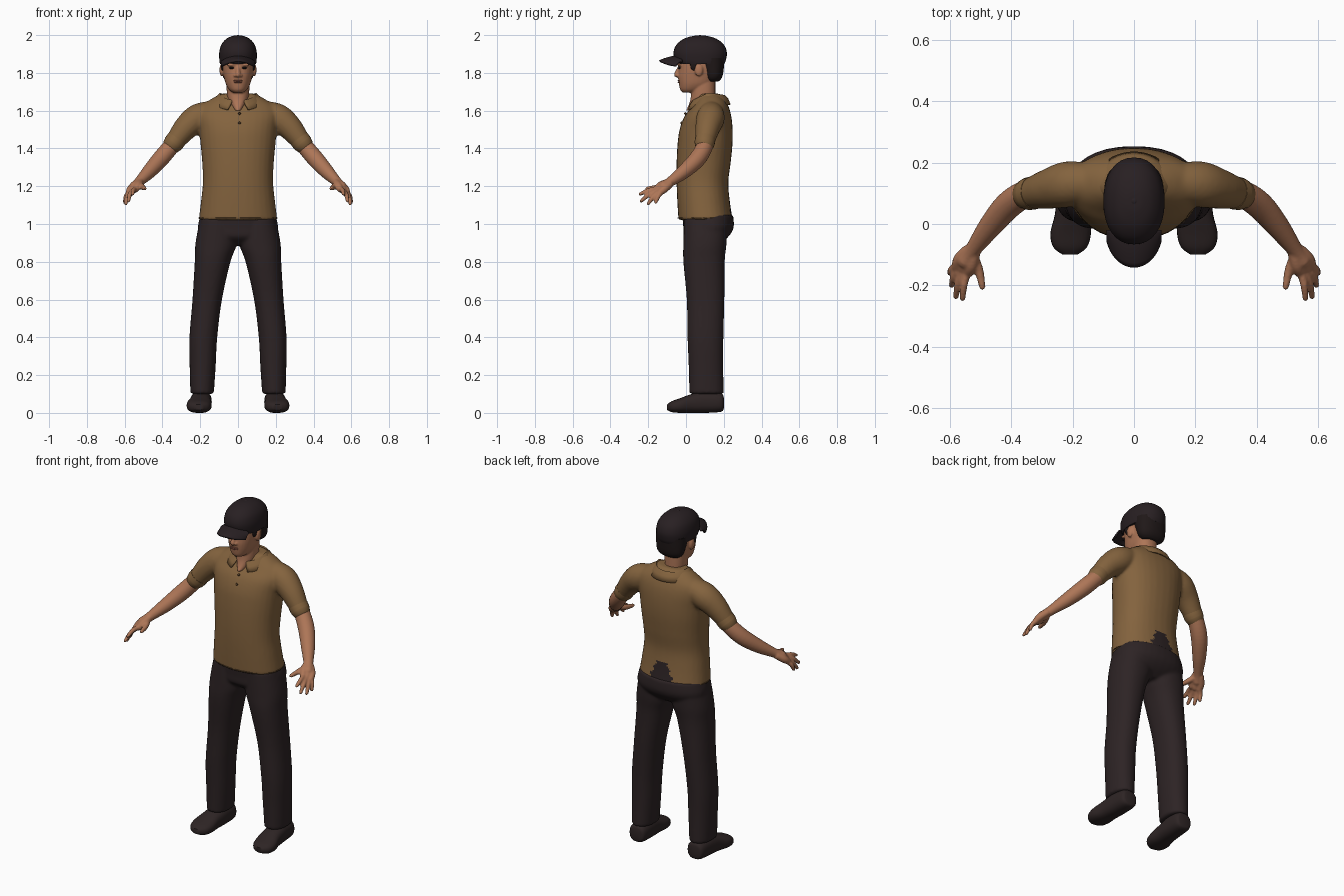
import bpy, bmesh, math
from mathutils import Vector

if "Cube" in bpy.data.objects:
    bpy.data.objects.remove(bpy.data.objects["Cube"])


def material(name, rgb):
    m = bpy.data.materials.new(name)
    m.use_nodes = True
    m.diffuse_color = (*rgb, 1)
    bsdf = m.node_tree.nodes["Principled BSDF"]
    bsdf.inputs["Base Color"].default_value = (*rgb, 1)
    bsdf.inputs["Roughness"].default_value = 0.9
    return m


SHIRT = material("brown shirt", (0.23, 0.125, 0.048))
SEAM = material("dark brown seam", (0.09, 0.048, 0.02))
SKIN = material("skin", (0.42, 0.18, 0.095))
LIPS = material("lips", (0.27, 0.095, 0.06))
DARK = material("trouser black", (0.026, 0.017, 0.018))
CAP = material("cap black", (0.021, 0.014, 0.016))
HAIR = material("hair black", (0.014, 0.009, 0.009))
SHOE = material("shoe black", (0.027, 0.018, 0.018))


def spline(rows, steps=5):
    """Smooth curve through rows of numbers."""
    out = []
    for i in range(len(rows) - 1):
        p = [rows[max(0, min(len(rows) - 1, i + k))] for k in (-1, 0, 1, 2)]
        for s in range(steps):
            t = s / steps
            out.append([b + t * (c - a) / 2 + t * t * (a - 2.5 * b + 2 * c - d / 2)
                        + t ** 3 * (1.5 * (b - c) + (d - a) / 2) for a, b, c, d in zip(*p)])
    return out + [list(rows[-1])]


def oval(center, a, b, n=32, power=0.9):
    ring = []
    for i in range(n):
        c, s = math.cos(math.tau * i / n), math.sin(math.tau * i / n)
        ring.append(center + a * math.copysign(abs(c) ** power, c) + b * math.copysign(abs(s) ** power, s))
    return ring


def skin_rings(bm, rings):
    loops = [[bm.verts.new(p) for p in r] for r in rings]
    n = len(loops[0])
    for lo, hi in zip(loops, loops[1:]):
        for i in range(n):
            bm.faces.new((lo[i], lo[(i + 1) % n], hi[(i + 1) % n], hi[i]))
    bm.faces.new(loops[0][::-1])
    bm.faces.new(loops[-1])


def stack(bm, rows):
    """Horizontal ovals: z, x from, x to, y from, y to."""
    skin_rings(bm, [oval(Vector(((x0 + x1) / 2, (y0 + y1) / 2, z)), Vector(((x1 - x0) / 2, 0, 0)),
                         Vector((0, (y1 - y0) / 2, 0))) for z, x0, x1, y0, y1 in spline(rows)])


def body(bm, rows):
    """Symmetric stack: z, half width, y front, y back."""
    stack(bm, [(z, -w, w, f, b) for z, w, f, b in rows])


def limb(bm, rows, n=20):
    """Tube along a path: x, y, z, radius, with a domed tip."""
    pts = spline(rows)
    rings = []
    for i, p in enumerate(pts):
        t = (Vector(pts[min(i + 1, len(pts) - 1)][:3]) - Vector(pts[max(i - 1, 0)][:3])).normalized()
        a = t.cross(Vector((0, 1, 0.3))).normalized()
        rings.append(oval(Vector(p[:3]), a * p[3], t.cross(a) * p[3], n, 1))
    for h, k in ((0.5, 0.85), (0.9, 0.45)):
        rings.append(oval(Vector(p[:3]) + t * p[3] * h, a * p[3] * k, t.cross(a) * p[3] * k, n, 1))
    skin_rings(bm, rings)


def ball(bm, center, radii):
    made = bmesh.ops.create_uvsphere(bm, u_segments=20, v_segments=12, radius=1)["verts"]
    for v in made:
        v.co = Vector(center) + Vector(v.co[k] * radii[k] for k in range(3))


def finish(bm, name, mat, fuse=0, mirror=False, thick=0, smooth=4):
    bmesh.ops.recalc_face_normals(bm, faces=bm.faces[:])
    me = bpy.data.meshes.new(name)
    bm.to_mesh(me)
    bm.free()
    me.materials.append(mat)
    ob = bpy.data.objects.new(name, me)
    bpy.context.collection.objects.link(ob)
    if thick:
        ob.modifiers.new("thickness", "SOLIDIFY").thickness = thick
    if fuse:
        r = ob.modifiers.new("fuse", "REMESH")
        r.mode, r.voxel_size, r.use_smooth_shade = "VOXEL", fuse, True
        s = ob.modifiers.new("soften", "SMOOTH")
        s.factor, s.iterations = 0.5, smooth
    if mirror:
        ob.modifiers.new("mirror", "MIRROR")
    bpy.ops.object.select_all(action="DESELECT")
    bpy.context.view_layer.objects.active = ob
    ob.select_set(True)
    bpy.ops.object.shade_smooth_by_angle(angle=math.radians(50))
    return ob


# Shirt: torso and sleeves fused, with an untucked gap over the seat
bm = bmesh.new()
body(bm, [(1.022, .208, -.04, .247), (1.12, .196, -.046, .232), (1.22, .186, -.05, .224),
          (1.32, .189, -.05, .236), (1.42, .198, -.045, .246), (1.5, .205, -.034, .247),
          (1.57, .215, -.008, .24), (1.62, .2, .03, .226), (1.66, .145, .055, .206), (1.69, .09, .075, .18)])
for s in (-1, 1):
    limb(bm, [(s * .13, .135, 1.595, .06), (s * .21, .13, 1.562, .075),
              (s * .275, .115, 1.51, .066), (s * .335, .1, 1.435, .051)])
shirt = finish(bm, "shirt", SHIRT, fuse=0.009)
baked = bpy.data.meshes.new_from_object(shirt.evaluated_get(bpy.context.evaluated_depsgraph_get()))
shirt.modifiers.clear()
shirt.data = baked
baked.materials.append(DARK)
for p in baked.polygons:
    c = p.center
    ragged = 0.008 * math.sin(c.z * 160)
    if c.y > 0.14 and c.z < 1.15 and abs(c.x) < 0.035 + ragged + 0.4 * (1.15 - c.z):
        p.material_index = 1

# Sleeve cuffs
bm = bmesh.new()
limb(bm, [(.325, .102, 1.449, .054), (.334, .1, 1.437, .054), (.344, .098, 1.425, .053)])
finish(bm, "sleeve_cuffs", SHIRT, mirror=True)

# Hem stitching and placket
bm = bmesh.new()
for s in (-1, 1):
    path = [(s * .207 * math.sin(a), .1 - .142 * math.cos(a), 1.032, .0035)
            for a in (0.05, 0.5, 1, 1.5, 1.9)]
    limb(bm, path, 6)
finish(bm, "hem_stitching", SEAM)
bm = bmesh.new()
for z, y in ((1.585, -.004), (1.535, -.024)):
    ball(bm, (.008, y, z), (.007, .006, .007))
finish(bm, "buttons", SEAM)

# Folded collar, open at the front
bm = bmesh.new()
rows = []
for w, depth, zb, drop, gap in ((.078, .07, 1.672, .022, .3), (.096, .086, 1.695, .04, .3),
                                (.115, .106, 1.675, .046, .36), (.134, .118, 1.645, .042, .42)):
    angles = [gap + (math.tau - 2 * gap) * i / 40 for i in range(41)]
    rows.append([bm.verts.new((w * math.sin(a), .118 - depth * math.cos(a),
                               zb - drop * max(0, math.cos(a)) - .012 * max(0, -math.cos(a)))) for a in angles])
for lo, hi in zip(rows, rows[1:]):
    for i in range(40):
        bm.faces.new((lo[i], lo[i + 1], hi[i + 1], hi[i]))
finish(bm, "collar", SHIRT, thick=0.008)

# Trousers: hips and legs fused
bm = bmesh.new()
body(bm, [(.89, .1, .04, .17), (.93, .195, -.008, .222), (.98, .213, -.014, .252), (1.05, .198, -.02, .25)])
for s in (-1, 1):
    stack(bm, [(z, s * a, s * b, f, k) for z, a, b, f, k in (
        (.1, .128, .252, .018, .2), (.25, .118, .256, .014, .197), (.4, .11, .257, .008, .198),
        (.6, .085, .241, .004, .203), (.8, .04, .229, -.014, .205), (.9, .006, .225, -.014, .215),
        (1.03, .01, .2, -.01, .22))])
finish(bm, "trousers", DARK, fuse=0.009)

# Shoes: ovals from heel to toe
bm = bmesh.new()
skin_rings(bm, [oval(Vector((x, y, (lo + hi) / 2)), Vector((w, 0, 0)), Vector((0, 0, (hi - lo) / 2)), 24, 0.8)
                for y, x, w, lo, hi in spline([
                    (.2, .192, .025, .025, .08), (.185, .192, .05, .006, .105), (.1, .195, .056, 0, .115),
                    (.03, .2, .058, 0, .1), (-.03, .206, .066, 0, .078), (-.075, .208, .055, .004, .062),
                    (-.1, .208, .024, .015, .045)])])
finish(bm, "shoes", SHOE, mirror=True)

# Arms with hands
bm = bmesh.new()
limb(bm, [(.29, .11, 1.48, .042), (.35, .1, 1.415, .044), (.41, .06, 1.345, .045),
          (.47, -.01, 1.278, .038), (.525, -.085, 1.222, .026), (.548, -.12, 1.198, .028)])
for dx, dy, dz in ((-.02, -.01, .008), (-.003, 0, 0), (.016, .012, -.008)):
    limb(bm, [(.53 + dx * .5, -.09 + dy * .5, 1.217 + dz * .5, .02), (.55 + dx, -.125 + dy, 1.195 + dz, .021),
              (.562 + dx, -.15 + dy, 1.174 + dz, .017)])
for base, tip in (((.545, -.16, 1.184), (.558, -.243, 1.158)), ((.56, -.16, 1.174), (.58, -.237, 1.122)),
                  ((.574, -.15, 1.166), (.594, -.2, 1.107)), ((.582, -.138, 1.16), (.6, -.16, 1.115))):
    mid = [(p + q) / 2 for p, q in zip(base, tip)]
    limb(bm, [(*base, .0135), (mid[0] + .003, mid[1], mid[2] + .006, .0125), (*tip, .0095)], 10)
limb(bm, [(.525, -.105, 1.21, .018), (.505, -.15, 1.195, .015), (.494, -.205, 1.188, .0105)], 10)
finish(bm, "arms", SKIN, fuse=0.0055, mirror=True, smooth=2)

# Head, neck, nose and ears fused
bm = bmesh.new()
body(bm, [(1.695, .025, -.015, .06), (1.71, .046, -.03, .1), (1.74, .064, -.037, .145),
          (1.78, .075, -.042, .172), (1.82, .083, -.04, .185), (1.88, .087, -.042, .195)])
body(bm, [(1.6, .02, .0, .14), (1.64, .046, .018, .155), (1.68, .058, .026, .155), (1.78, .062, .03, .155)])
limb(bm, [(0, -.036, 1.83, .008), (0, -.044, 1.81, .011), (0, -.05, 1.79, .014)], 12)
for s in (-1, 1):
    ball(bm, (s * .014, -.043, 1.786), (.01, .01, .008))
    ball(bm, (s * .086, .068, 1.815), (.012, .022, .034))
    ball(bm, (s * .035, -.034, 1.842), (.026, .012, .008))
finish(bm, "head", SKIN, fuse=0.005, smooth=2)

# Face details
bm = bmesh.new()
for z, h in ((1.759, .004), (1.751, .005)):
    ball(bm, (0, -.036, z), (.024, .008, h))
finish(bm, "mouth", LIPS)
bm = bmesh.new()
for s in (-1, 1):
    ball(bm, (s * .034, -.036, 1.826), (.015, .008, .005))
finish(bm, "eyes", HAIR)

# Hair below the cap, with sideburns
bm = bmesh.new()
body(bm, [(1.755, .055, .115, .172), (1.77, .074, .1, .187), (1.8, .085, .088, .197), (1.88, .093, .05, .205)])
for s in (-1, 1):
    ball(bm, (s * .082, .04, 1.845), (.009, .018, .032))
finish(bm, "hair", HAIR)

# Cap: crown, band, brim and button
bm = bmesh.new()
body(bm, [(1.848, .096, -.045, .203), (1.87, .099, -.06, .212), (1.91, .099, -.066, .216), (1.95, .088, -.05, .2),
          (1.98, .062, -.012, .162), (1.995, .03, .035, .115), (1.998, .005, .07, .08)])
ball(bm, (0, .075, 1.996), (.01, .01, .004))
finish(bm, "cap_crown", CAP)
bm = bmesh.new()
grid = []
for j in range(9):
    v = j / 8
    grid.append([bm.verts.new((.09 * u, -.02 - v * .122 * math.sqrt(1 - .92 * u * u),
                               1.894 - .027 * v * v - .032 * u * u))
                 for u in [math.sin(math.pi * (i / 24 - .5)) for i in range(25)]])
for lo, hi in zip(grid, grid[1:]):
    for i in range(24):
        bm.faces.new((lo[i], lo[i + 1], hi[i + 1], hi[i]))
finish(bm, "cap_brim", CAP, thick=0.01)
